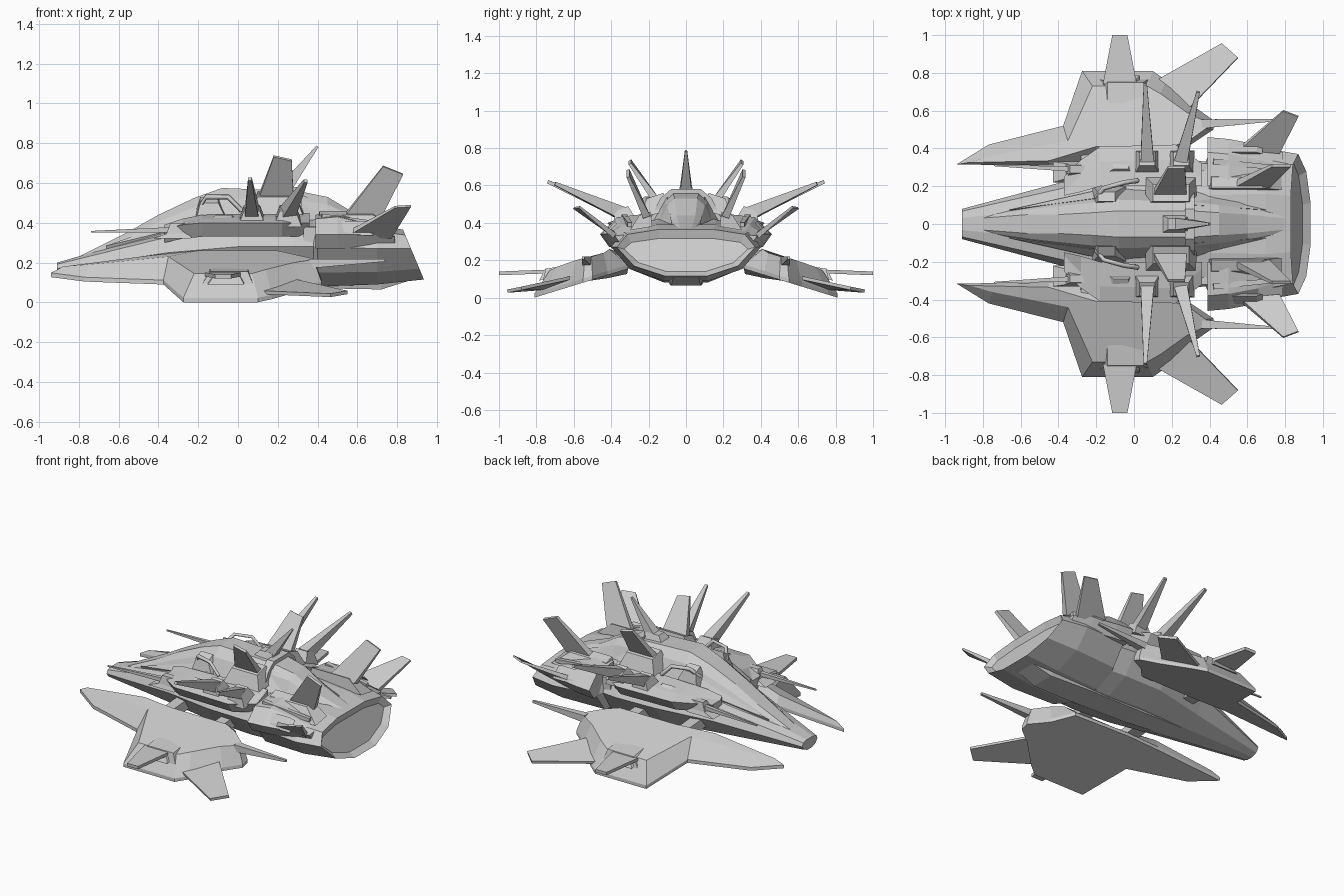
import bpy, bmesh
from mathutils import Vector

old = bpy.data.objects.get("Cube")
if old:
    bpy.data.objects.remove(old, do_unlink=True)

grey = bpy.data.materials.new("hull_grey")
grey.use_nodes = True
grey.diffuse_color = (0.6, 0.6, 0.6, 1)
grey.node_tree.nodes["Principled BSDF"].inputs["Base Color"].default_value = (0.6, 0.6, 0.6, 1)


def finish(name, bm, mirror):
    bmesh.ops.recalc_face_normals(bm, faces=bm.faces)
    mesh = bpy.data.meshes.new(name)
    bm.to_mesh(mesh)
    bm.free()
    mesh.materials.append(grey)
    ob = bpy.data.objects.new(name, mesh)
    bpy.context.collection.objects.link(ob)
    if mirror:
        mod = ob.modifiers.new("Mirror", "MIRROR")
        mod.use_axis = (False, True, False)
        mod.use_mirror_merge = False
    return ob


def loft(name, rings, mirror=True, recess=0):
    """Skin a row of equal rings and cap both ends."""
    bm = bmesh.new()
    vs = [[bm.verts.new(p) for p in r] for r in rings]
    n = len(vs[0])
    for a, b in zip(vs, vs[1:]):
        for i in range(n):
            j = (i + 1) % n
            bm.faces.new((a[i], a[j], b[j], b[i]))
    bm.faces.new(vs[0])
    end = bm.faces.new(vs[-1])
    if recess:
        bmesh.ops.recalc_face_normals(bm, faces=bm.faces)
        bmesh.ops.inset_region(bm, faces=[end], thickness=0.04, depth=-recess)
    return finish(name, bm, mirror)


def body(name, sections, recess=0):
    """Symmetric hull: each section is x, x shift at the keel, and half profile."""
    rings = []
    for x, lean, half in sections:
        full = half + [(-y, z) for y, z in reversed(half)]
        top, low = half[0][1], half[-1][1]
        rings.append([(x + lean * (top - z) / (top - low), y, z) for y, z in full])
    return loft(name, rings, False, recess)


def rect(x0, x1, y0, y1, z, tilt=0):
    """Level rectangle; tilt lowers its outer edge."""
    return [(x0, y0, z), (x1, y0, z), (x1, y1, z - tilt), (x0, y1, z - tilt)]


def blade(name, pts, thick):
    """Thin plate following a four-cornered outline."""
    p = [Vector(q) for q in pts]
    n = (p[2] - p[0]).cross(p[3] - p[1]).normalized() * thick / 2
    return loft(name, [[q - n for q in p], [q + n for q in p]])


def fin(name, base, tip, thick):
    """Fin with a thick root edge and a thin tip edge."""
    b0, b1, t0, t1 = [Vector(q) for q in (*base, *tip)]
    n = (b1 - b0).cross(t0 - b0).normalized() * thick / 2
    return loft(name, [[b0 - n, b1 - n, b1 + n, b0 + n],
                       [t0 - n * .4, t1 - n * .4, t1 + n * .4, t0 + n * .4]])


def spike(name, p, q, r0, r1, mirror=True):
    """Square tapering rod from p to q."""
    p, q = Vector(p), Vector(q)
    d = (q - p).normalized()
    u = d.cross(Vector((0, 0, 1))).normalized()
    v = d.cross(u)
    ring = lambda c, r: [c + (u * a + v * b) * r for a, b in ((1, 1), (1, -1), (-1, -1), (-1, 1))]
    return loft(name, [ring(p, r0), ring(q, r1)], mirror)


# Main hull, notched ahead of the stern block, with a slanted, dished stern
def section(x, w, top, beam, low, lean=0):
    return (x, lean, [(w * .4, top), (w * .85, top * .72 + beam * .28), (w, beam),
                      (w * .75, beam * .35 + low * .65), (w * .3, low)])

body("hull", [
    section(-.91, .08, .20, .17, .13),
    section(-.35, .23, .36, .25, .10),
    section(0, .33, .41, .28, .09),
    section(.28, .34, .42, .28, .08),
    section(.38, .33, .42, .28, .08),
    section(.40, .38, .42, .28, .08),
    section(.70, .40, .39, .27, .09),
    section(.83, .37, .365, .27, .115, .105)], .03)
body("keel", [(x, 0, [(w, .14), (w * .8, z)]) for x, w, z in
              ((-.6, .06, .115), (0, .1, .08), (.45, .11, .07), (.72, .1, .065), (.88, .08, .115))])

# Raised spine and its ribs
def ridge(x, top, base, t, b):
    return (x, 0, [(t, top), (t + (b - t) * .45, top - (top - base) * .25), (b, base)])

body("spine", [ridge(-.82, .22, .19, .03, .05), ridge(-.56, .35, .26, .05, .11),
               ridge(-.40, .44, .30, .05, .15), ridge(-.22, .525, .34, .06, .18),
               ridge(-.08, .575, .36, .07, .20), ridge(.30, .56, .38, .07, .18),
               ridge(.45, .53, .38, .06, .15), ridge(.60, .44, .37, .05, .12),
               ridge(.80, .37, .35, .03, .06)])
body("spine_collar", [ridge(x, .58, .38, .08, .21) for x in (.27, .32)])
loft("spine_panel", [[(-.66, .07, .27), (-.1, .13, .44), (-.1, .18, .38)],
                     [(-.66, .075, .285), (-.1, .15, .49), (-.1, .20, .42)]])
loft("rear_strake", [[(.32, .08, .40), (.32, .18, .40), (.32, .10, .54)],
                     [(.7, .07, .37), (.7, .11, .37), (.7, .075, .39)]])

# Flank pods, undercut below a sloped upper panel
def pod_ring(x, y0, y1, z0, z1):
    return [(x, y0, z0), (x, y1 - .05, z0), (x, y1, z0 + .07), (x, y1 - .08, z1), (x, y0, z1 + .02)]

loft("flank_pod", [pod_ring(-.37, .15, .25, .30, .37), pod_ring(-.28, .17, .34, .32, .40),
                   pod_ring(-.18, .2, .41, .33, .42), pod_ring(.22, .2, .42, .33, .43),
                   pod_ring(.28, .2, .38, .33, .43), pod_ring(.36, .2, .32, .33, .43)])
loft("flank_hatch", [rect(-.14, -.01, .27, .38, .42, .04), rect(-.11, -.03, .29, .36, .44, .04)])
loft("gun_housing", [rect(-.43, -.24, .22, .33, .32), rect(-.36, -.22, .24, .32, .345),
                     rect(-.34, -.24, .27, .31, .40)])
spike("gun_barrel", (-.32, .29, .365), (-.74, .31, .355), .014, .004)

# Stern pods
loft("stern_pod", [pod_ring(.39, .2, .46, .27, .42), pod_ring(.50, .2, .45, .27, .43),
                   pod_ring(.66, .2, .42, .27, .39), pod_ring(.79, .2, .38, .26, .34)])
loft("stern_block", [rect(.39, .78, .18, .30, .38, .02), rect(.41, .68, .19, .25, .46, .02)])
loft("stern_panel", [rect(.44, .68, .37, .43, .395, .06), rect(.47, .65, .38, .42, .41, .05)])
spike("stern_pipe", (.42, .33, .43), (.74, .30, .39), .016, .012)
loft("pod_link", [rect(.33, .42, .2, .32, .28), rect(.33, .42, .2, .32, .38)])

# Fins on the upper deck
loft("deck_fin_base", [rect(.06, .33, .1, .25, .46, .03), rect(.1, .29, .12, .21, .56, .03)])
fin("deck_fin", ((.10, .16, .52), (.28, .16, .52)), ((.18, .30, .735), (.27, .30, .715)), .04)
fin("inner_stern_fin", ((.53, .21, .43), (.72, .21, .43)), ((.73, .31, .685), (.83, .31, .645)), .04)
fin("outer_stern_fin", ((.56, .40, .35), (.77, .38, .33)), ((.79, .60, .48), (.87, .57, .485)), .03)
spike("centre_mast", (.22, 0, .55), (.40, 0, .785), .035, .006, False)
loft("mast_base", [rect(.14, .3, -.05, .05, .55), rect(.18, .27, -.03, .03, .60)], False)

# Long side antennas on tapered mounts
for label, x0, x1, tip in (("front", .0, .14, (.06, .74, .62)), ("rear", .18, .32, (.34, .70, .61))):
    mid = (x0 + x1) / 2
    loft(label + "_antenna_mount", [rect(x0, x1, .26, .39, .41, .03),
                                    rect(x0 + .03, x1 - .03, .31, .38, .49, .03)])
    spike(label + "_antenna", (mid, .34, .45), tip, .035, .009)

# Bent pipes beside the spine
curve = bpy.data.curves.new("deck_pipe", "CURVE")
curve.dimensions = "3D"
curve.bevel_depth = .013
curve.bevel_resolution = 0
curve.materials.append(grey)
path = [(-.2, .14, .47), (-.16, .19, .53), (-.05, .22, .53), (.02, .23, .46)]
for side in (1, -1):
    s = curve.splines.new("POLY")
    s.points.add(len(path) - 1)
    for pt, (x, y, z) in zip(s.points, path):
        pt.co = (x, side * y, z, 1)
bpy.context.collection.objects.link(bpy.data.objects.new("deck_pipe", curve))
loft("pipe_intake", [rect(-.22, -.04, .1, .2, .42, .04), rect(-.19, -.10, .12, .17, .53, .03)])

# Drooping wings: underside dipping at the prow, thin rim, crest close to the inner edge
outline = [(-.94, .315), (-.77, .42), (-.375, .52), (-.275, .81), (.10, .81), (.17, .76),
           (.32, .62), (.42, .55), (.42, .50), (.30, .42), (.20, .31), (-.20, .30), (-.45, .31)]
crest = [(-.88, .325, .18), (-.75, .36, .19), (-.35, .44, .23), (-.22, .73, .145), (.07, .73, .145),
         (.14, .69, .165), (.28, .59, .20), (.38, .54, .215), (.38, .505, .22), (.29, .44, .24),
         (.20, .41, .26), (-.20, .41, .26), (-.45, .335, .235)]
under = lambda x, y, h: (x, y, .25 - .308 * y - .06 * max(0, -.5 - x) + h)
loft("wing", [[under(x, y, 0) for x, y in outline], [under(x, y, .022) for x, y in outline], crest])
blade("wing_rear_fin", [(.12, .76, .05), (.465, .955, .035), (.55, .88, .05), (.28, .60, .11)], .018)
spike("wing_rod", (.36, .53, .195), (.74, .55, .212), .024, .007)

# Wing-tip housing, slit panel and side fin
loft("tip_housing", [rect(-.22, .10, .52, .78, .10, .07), rect(-.14, .05, .58, .75, .18, .025)])
loft("housing_slit", [[(-.15, .74, .11), (.03, .74, .11), (.01, .74, .14), (-.13, .74, .135)],
                      [(-.15, .785, .09), (.03, .785, .09), (.01, .765, .13), (-.13, .765, .12)]])
blade("side_fin", [(-.165, .74, .14), (-.115, 1.0, .13), (-.035, 1.0, .13), (.015, .74, .14)], .02)

# Struts joining wings to hull
for label, x in (("front", -.25), ("rear", .12)):
    loft(label + "_wing_strut", [rect(x - .04, x + .05, .18, .42, .19, .02),
                                 rect(x - .03, x + .04, .18, .42, .25, .02)])
